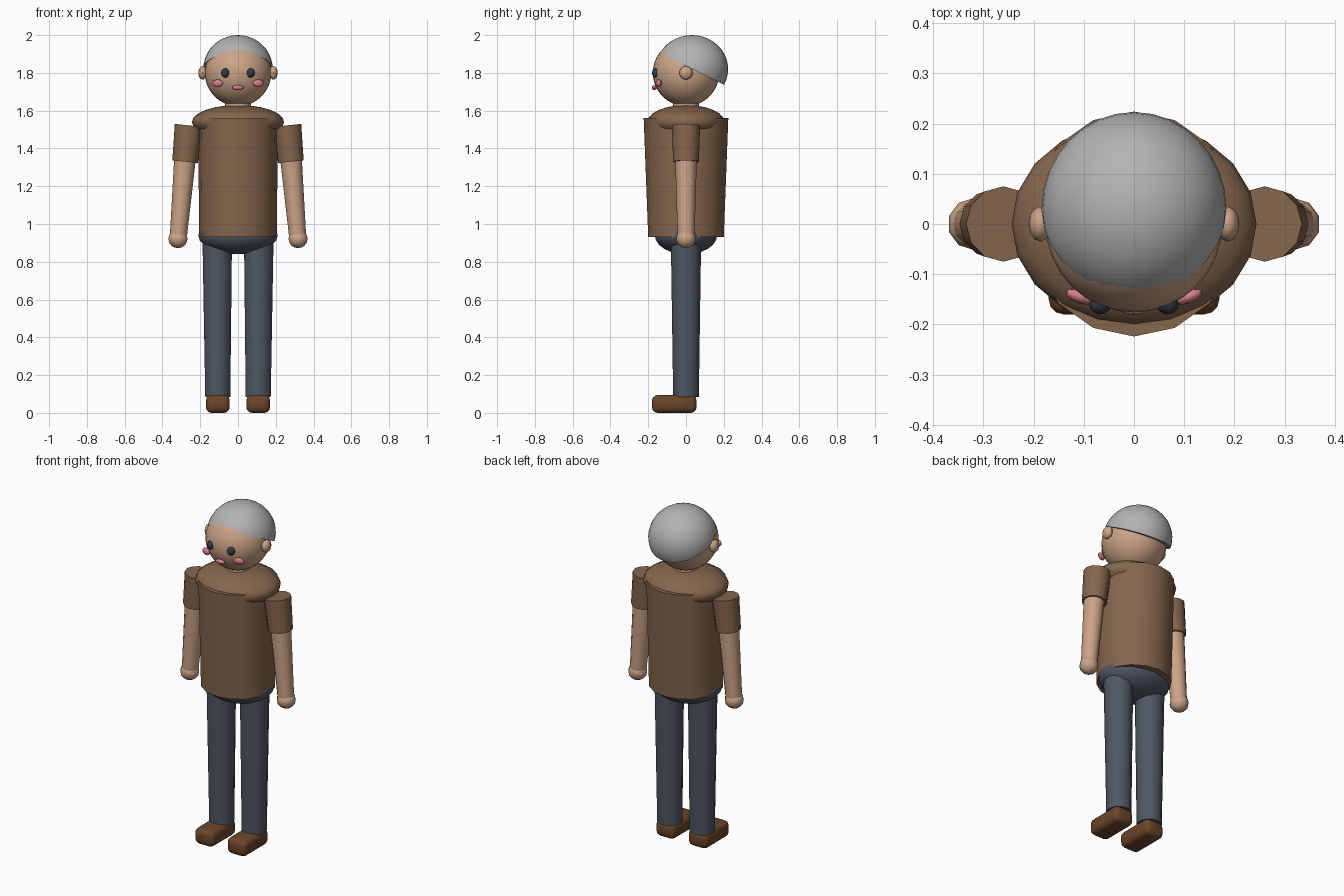
import bpy, bmesh, math
from mathutils import Vector, Matrix

if "Cube" in bpy.data.objects:
    bpy.data.objects.remove(bpy.data.objects["Cube"], do_unlink=True)


def material(name, rgb):
    m = bpy.data.materials.new(name)
    m.use_nodes = True
    m.diffuse_color = (*rgb, 1)
    bsdf = next(n for n in m.node_tree.nodes if n.type == 'BSDF_PRINCIPLED')
    bsdf.inputs["Base Color"].default_value = (*rgb, 1)
    return m


SKIN = material("skin", (0.60, 0.37, 0.24))
HAIR = material("grey_hair", (0.45, 0.45, 0.45))
SHIRT = material("brown_shirt", (0.235, 0.133, 0.073))
TROUSERS = material("slate_trousers", (0.078, 0.095, 0.125))
SHOE = material("brown_leather", (0.147, 0.060, 0.022))
EYE = material("dark_eye", (0.033, 0.043, 0.060))
PINK = material("pink", (0.68, 0.21, 0.25))


def finish(bm, name, mat, angle=40):
    """Turn a bmesh into a shaded, coloured object."""
    bmesh.ops.recalc_face_normals(bm, faces=bm.faces)
    me = bpy.data.meshes.new(name)
    bm.to_mesh(me)
    bm.free()
    me.materials.append(mat)
    ob = bpy.data.objects.new(name, me)
    bpy.context.collection.objects.link(ob)
    bpy.ops.object.select_all(action='DESELECT')
    ob.select_set(True)
    bpy.context.view_layer.objects.active = ob
    bpy.ops.object.shade_smooth_by_angle(angle=math.radians(angle))
    return ob


def ellipsoid(name, mat, centre, radii, seg=24, rings=16, turn=0, cut=None):
    """Scaled sphere, turned about z; cut = (point, normal) keeps the normal side."""
    bm = bmesh.new()
    bmesh.ops.create_uvsphere(bm, u_segments=seg, v_segments=rings, radius=1)
    bm.transform(Matrix.Translation(centre) @ Matrix.Rotation(turn, 4, 'Z')
                 @ Matrix.Diagonal((*radii, 1)))
    if cut:
        res = bmesh.ops.bisect_plane(bm, geom=bm.verts[:] + bm.edges[:] + bm.faces[:],
                                     plane_co=cut[0], plane_no=cut[1], clear_inner=True)
        rim = [e for e in res["geom_cut"] if isinstance(e, bmesh.types.BMEdge)]
        bmesh.ops.contextual_create(bm, geom=rim)
    return finish(bm, name, mat)


def tube(name, mat, low, high, r_low, r_high, seg=12):
    """Tapered capped cylinder between two points; radii are (x, y) pairs."""
    low, high = Vector(low), Vector(high)
    axis = high - low
    bm = bmesh.new()
    bmesh.ops.create_cone(bm, cap_ends=True, segments=seg, radius1=1, radius2=1,
                          depth=axis.length)
    for v in bm.verts:
        r = r_high if v.co.z > 0 else r_low
        v.co.x *= r[0]
        v.co.y *= r[1]
    turn = Matrix.Rotation(math.atan2(axis.x, axis.z), 4, 'Y')
    bm.transform(Matrix.Translation((low + high) / 2) @ turn)
    return finish(bm, name, mat)


# Head, neck and hair
ellipsoid("head", SKIN, (0, 0, 1.80), (0.176, 0.176, 0.176), 32, 20)
tube("neck", SKIN, (0, 0, 1.58), (0, 0, 1.67), (0.068, 0.068), (0.068, 0.068), 16)
ellipsoid("hair", HAIR, (0, 0.031, 1.82), (0.184, 0.192, 0.18), 32, 20,
          cut=((0, -0.135, 1.905), (0, 0.5, 1)))
ellipsoid("mouth", PINK, (0, -0.168, 1.722), (0.030, 0.013, 0.013), 12, 8)

# Torso
tube("shirt_body", SHIRT, (0, 0, 0.93), (0, 0, 1.56), (0.205, 0.20), (0.212, 0.224), 16)
ellipsoid("shirt_shoulders", SHIRT, (0, 0, 1.54), (0.244, 0.205, 0.09), 20, 12)
ellipsoid("hips", TROUSERS, (0, 0, 0.94), (0.21, 0.165, 0.10), 20, 12)

# Paired parts
for s, side in ((1, "left"), (-1, "right")):
    # Face
    ellipsoid(side + "_ear", SKIN, (s * 0.187, 0, 1.80), (0.023, 0.035, 0.036), 12, 8)
    ellipsoid(side + "_eye", EYE, (s * 0.067, -0.16, 1.80), (0.022, 0.02, 0.025), 12, 8)
    ellipsoid(side + "_cheek", PINK, (s * 0.108, -0.145, 1.745), (0.030, 0.013, 0.020),
              12, 8, turn=s * 0.35)

    # Arm
    tube(side + "_sleeve", SHIRT, (s * 0.28, 0, 1.33), (s * 0.26, 0, 1.522),
         (0.068, 0.068), (0.075, 0.075))
    tube(side + "_arm", SKIN, (s * 0.316, 0, 0.93), (s * 0.276, 0, 1.40),
         (0.045, 0.045), (0.059, 0.059))
    ellipsoid(side + "_hand", SKIN, (s * 0.318, 0, 0.922), (0.053, 0.052, 0.050), 10, 8)

    # Leg
    tube(side + "_leg", TROUSERS, (s * 0.107, 0, 0.085), (s * 0.110, 0, 0.91),
         (0.068, 0.068), (0.080, 0.080), 14)

    # Shoe
    bm = bmesh.new()
    bmesh.ops.create_cube(bm, size=1)
    bm.transform(Matrix.Translation((s * 0.107, -0.062, 0.0475))
                 @ Matrix.Diagonal((0.126, 0.236, 0.095, 1)))
    bmesh.ops.bevel(bm, geom=bm.edges[:], offset=0.03, segments=3, profile=0.5,
                    affect='EDGES')
    finish(bm, side + "_shoe", SHOE)
